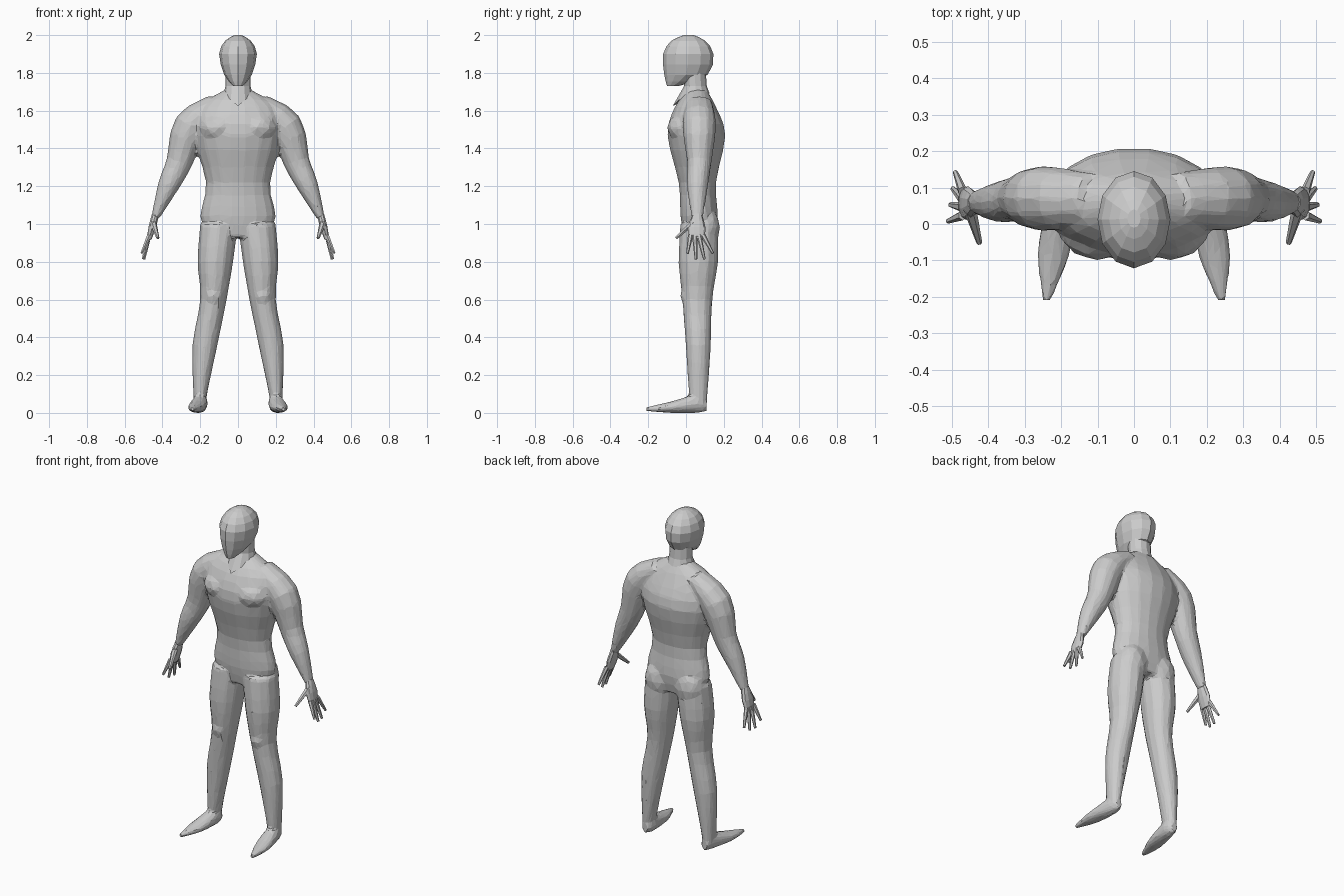
import bpy, bmesh, math
from mathutils import Vector, Matrix

default_cube = bpy.data.objects.get("Cube")
if default_cube:
    bpy.data.objects.remove(default_cube)

shade = (0.6, 0.6, 0.6, 1)
grey = bpy.data.materials.new("plain grey")
grey.use_nodes = True
grey.diffuse_color = shade
grey.node_tree.nodes["Principled BSDF"].inputs["Base Color"].default_value = shade

X, Y, Z = Vector((1, 0, 0)), Vector((0, 1, 0)), Vector((0, 0, 1))


def flow(keys, steps):
    """Smooth curve through a few key rings, carrying position and radii together."""
    keys = [Vector(key) for key in keys]
    last = len(keys) - 1
    rings = []
    for i in range(last):
        before, start = keys[max(i - 1, 0)], keys[i]
        end, after = keys[i + 1], keys[min(i + 2, last)]
        for step in range(steps):
            t = step / steps
            leave, arrive = (end - before) / 2, (after - start) / 2
            gap = end - start
            rings.append(start + leave * t + (gap * 3 - leave * 2 - arrive) * t ** 2
                         + (leave + arrive - gap * 2) * t ** 3)
    return rings + [keys[last]]


def limb(bm, keys, across, axis=None, sides=12, steps=3, mirror=1):
    """Closed tube; each key is x, y, z, radius along 'across', other radius."""
    rings = flow(keys, steps)
    centres = [Vector(ring[:3]) for ring in rings]
    loops = []
    for i, ring in enumerate(rings):
        ahead, behind = centres[min(i + 1, len(rings) - 1)], centres[max(i - 1, 0)]
        along = (axis or ahead - behind).normalized()
        wide = (across - along * along.dot(across)).normalized()
        deep = along.cross(wide)
        loop = []
        for k in range(sides):
            angle = math.tau * k / sides
            p = centres[i] + wide * ring[3] * math.cos(angle) + deep * ring[4] * math.sin(angle)
            loop.append(bm.verts.new((p.x * mirror, p.y, p.z)))
        loops.append(loop)
    for low, high in zip(loops, loops[1:]):
        for k in range(sides):
            bm.faces.new((low[k], low[k - 1], high[k - 1], high[k]))
    bm.faces.new(loops[0])
    bm.faces.new(reversed(loops[-1]))


def muscle(bm, centre, size, mirror):
    x, y, z = centre
    placing = Matrix.Translation((x * mirror, y, z)) @ Matrix.Diagonal((*size, 1))
    bmesh.ops.create_icosphere(bm, subdivisions=2, radius=1, matrix=placing)


def finish(bm, name):
    bmesh.ops.recalc_face_normals(bm, faces=bm.faces)
    mesh = bpy.data.meshes.new(name)
    bm.to_mesh(mesh)
    bm.free()
    mesh.materials.append(grey)
    part = bpy.data.objects.new(name, mesh)
    bpy.context.collection.objects.link(part)
    return part


# torso, from crotch to neck base
body = bmesh.new()
limb(body, [(0, .07, .93, .15, .08), (0, .07, 1.04, .2, .1), (0, .06, 1.22, .17, .1),
            (0, .055, 1.47, .24, .155), (0, .05, 1.62, .21, .11), (0, .06, 1.71, .07, .05)],
     X, Z, sides=18)

for mirror in (1, -1):
    # arm, shoulder to wrist
    limb(body, [(.12, .07, 1.64, .07, .05), (.25, .07, 1.52, .09, .09), (.31, .07, 1.33, .065, .07),
                (.37, .06, 1.2, .056, .056), (.44, .06, 1.03, .03, .02)], Y, mirror=mirror)
    # leg, hip to ankle
    limb(body, [(.1, .07, 1, .1, .1), (.12, .065, .8, .095, .105), (.13, .06, .6, .07, .08),
                (.175, .065, .36, .067, .067), (.2, .065, .1, .037, .05), (.2, .065, .04, .035, .04)],
         X, Z, mirror=mirror)
    # foot, heel to toe
    limb(body, [(.2, .11, .04, .02, .03), (.2, .06, .05, .04, .05), (.22, -.08, .03, .046, .03),
                (.24, -.21, .02, .012, .012)], X, Y, mirror=mirror)
    # chest, seat and knee
    muscle(body, (.1, -.01, 1.51), (.11, .09, .08), mirror)
    muscle(body, (.1, .11, .98), (.09, .07, .11), mirror)
    muscle(body, (.13, .02, .62), (.05, .05, .06), mirror)

# fuse the parts and reduce to broad flat facets
figure = finish(body, "body")
fuse = figure.modifiers.new("fuse", 'REMESH')
fuse.mode = 'VOXEL'
fuse.voxel_size = .01
soften = figure.modifiers.new("soften", 'SMOOTH')
soften.iterations = 5
facets = figure.modifiers.new("facets", 'DECIMATE')
facets.ratio = .06

# head, chin to crown
head = bmesh.new()
limb(head, [(0, -.07, 1.73, .025, .03), (0, 0, 1.79, .073, .115), (0, .012, 1.9, .1, .133),
            (0, .012, 1.97, .068, .09), (0, .015, 2, .018, .025)], X, Z, steps=2)
finish(head, "head")

# neck with a collar that dips to a point at the front
neck = bmesh.new()
limb(neck, [(0, .05, 1.69, .076, .075), (0, .05, 1.73, .066, .06), (0, .045, 1.8, .066, .06)],
     X, Z, steps=1)
for vert in neck.verts:
    if vert.co.z < 1.7 and vert.co.y < .03:
        dip = max(0, 1 - abs(vert.co.x) / .08)
        vert.co += Vector((0, -.045, -.065)) * dip
finish(neck, "neck")

for name, mirror in (("left_hand", 1), ("right_hand", -1)):
    # palm
    hand = bmesh.new()
    limb(hand, [(.437, .06, 1.05, .025, .02), (.455, .057, .98, .047, .02), (.47, .057, .92, .038, .013)],
         Y, sides=10, steps=2, mirror=mirror)
    # four fingers fanned across the palm
    for finger in range(4):
        fan = finger / 1.5 - 1
        limb(hand, [(.47, .057 + .033 * fan, .94, .014, .013),
                    (.5 - .01 * fan, .075 + .067 * fan, .81 + .035 * fan ** 2, .007, .007)],
             Y, sides=6, steps=2, mirror=mirror)
    # thumb
    limb(hand, [(.45, .04, 1.01, .018, .016), (.424, -.052, .925, .008, .008)],
         X, sides=6, steps=2, mirror=mirror)
    finish(hand, name)
